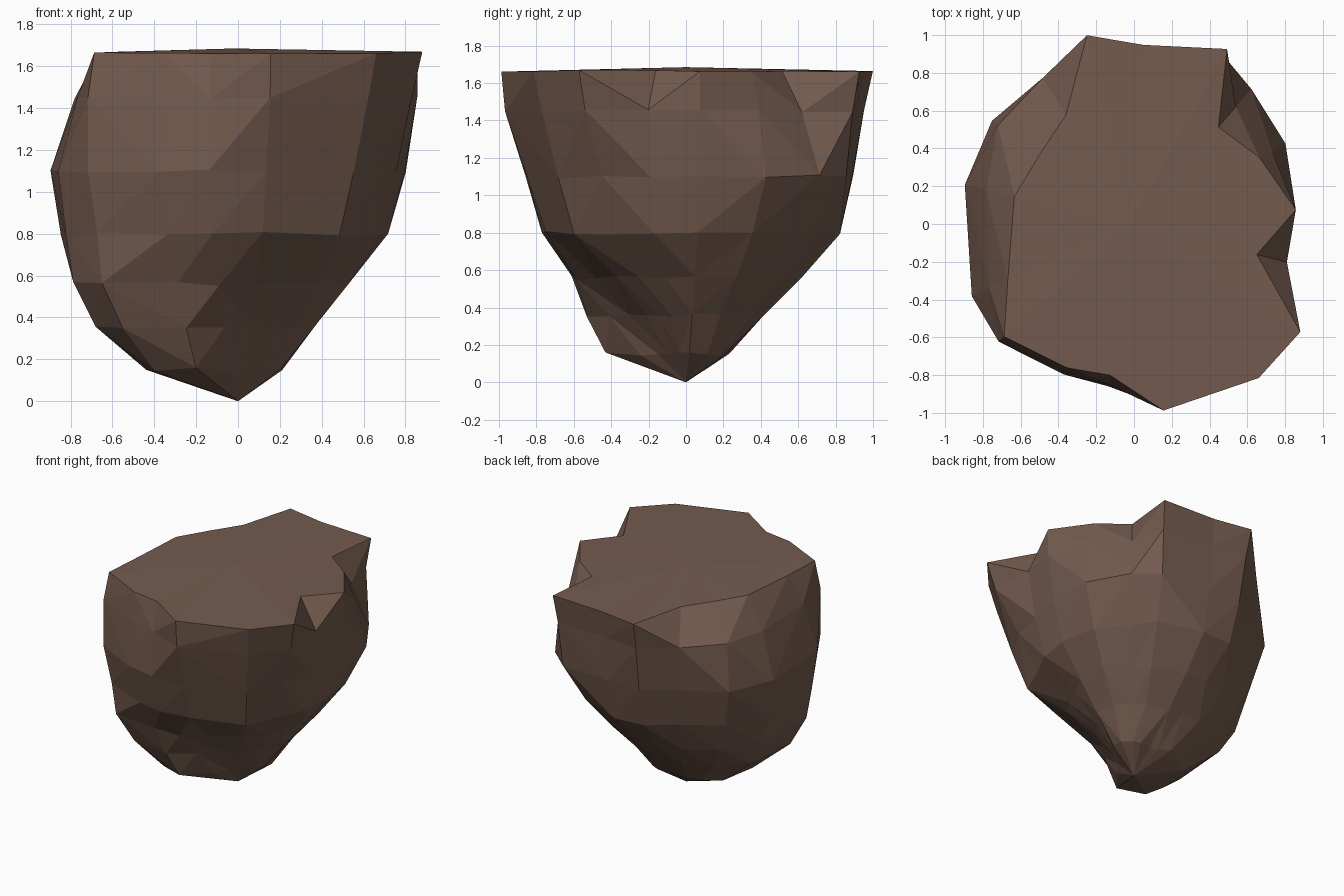
import bpy, bmesh, math, random

if "Cube" in bpy.data.objects:
    bpy.data.objects.remove(bpy.data.objects["Cube"])

random.seed(4)

# Heights of the rings, from the plateau down
HEIGHTS = [1.665, 1.45, 1.1, 0.8, 0.56, 0.36, 0.15]
# Compass direction in degrees -> radius at each height
COLUMNS = {
    5:   [.86, .86, .80, .72, .53, .37, .20],
    28:  [.75, .83, .91, .76, .57, .39, .24],
    49:  [.68, .82, .95, .76, .56, .39, .24],
    62:  [1.05, 1.01, .97, .79, .59, .40, .23],
    87:  [.95, .92, .89, .83, .62, .42, .20],
    104: [1.03, .98, .92, .84, .63, .43, .22],
    122: [.68, .92, .85, .77, .66, .49, .27],
    144: [.62, .90, .93, .84, .73, .57, .32],
    167: [.65, .80, .92, .87, .80, .67, .40],
    204: [.73, .84, .94, .90, .86, .75, .48],
    221: [.91, .95, .95, .89, .86, .74, .53],
    245: [.84, .86, .88, .80, .67, .59, .47],
    261: [.81, .86, .87, .78, .60, .42, .25],
    279: [1.0, .98, .86, .755, .49, .31, .15],
    309: [1.05, .99, .88, .78, .47, .27, .12],
    327: [1.05, .99, .82, .70, .46, .27, .12],
    346: [.67, .84, .78, .71, .47, .30, .14],
}
JITTER = [0.005, 0.01, 0.01, 0.01, 0.01, 0.01, 0.01]


def radius_at(col, z):
    for i in range(len(HEIGHTS) - 1):
        hi, lo = HEIGHTS[i], HEIGHTS[i + 1]
        if z >= lo or i == len(HEIGHTS) - 2:
            t = max(0, min(1.1, (hi - z) / (hi - lo)))
            return col[i] + (col[i + 1] - col[i]) * t


bm = bmesh.new()

# Rings of the rock, slightly uneven in height
rings = []
for h, j in zip(HEIGHTS, JITTER):
    ring = []
    for deg, col in COLUMNS.items():
        z = h + random.uniform(-j, j)
        r = radius_at(col, z)
        a = math.radians(deg)
        ring.append(bm.verts.new((r * math.cos(a), r * math.sin(a), z)))
    rings.append(ring)
n = len(COLUMNS)


def facet_quad(a, b, c, d):
    """Split a quad along the diagonal that bulges outward."""
    mid = lambda p, q: ((p.co + q.co) / 2).xy.length
    if mid(a, c) > mid(b, d):
        bm.faces.new((a, b, c))
        bm.faces.new((a, c, d))
    else:
        bm.faces.new((a, b, d))
        bm.faces.new((b, c, d))


# Sides
for up, low in zip(rings, rings[1:]):
    for i in range(n):
        k = (i + 1) % n
        facet_quad(up[i], low[i], low[k], up[k])

# Bottom tip and flat plateau
tip = bm.verts.new((0, 0, 0))
crown = bm.verts.new((-0.02, 0, 1.685))
for i in range(n):
    k = (i + 1) % n
    bm.faces.new((tip, rings[-1][k], rings[-1][i]))
    bm.faces.new((crown, rings[0][i], rings[0][k]))

# Merge nearly flat neighbours into larger chipped facets
bmesh.ops.dissolve_limit(bm, angle_limit=math.radians(7),
                         verts=bm.verts[:], edges=bm.edges[:])
bmesh.ops.recalc_face_normals(bm, faces=bm.faces[:])

mesh = bpy.data.meshes.new("rock")
bm.to_mesh(mesh)
bm.free()
rock = bpy.data.objects.new("rock", mesh)
bpy.context.collection.objects.link(rock)

# Single brown stone colour
brown = bpy.data.materials.new("brown_stone")
brown.diffuse_color = (0.174, 0.104, 0.076, 1)
brown.use_nodes = True
brown.node_tree.nodes["Principled BSDF"].inputs["Base Color"].default_value = brown.diffuse_color
mesh.materials.append(brown)
